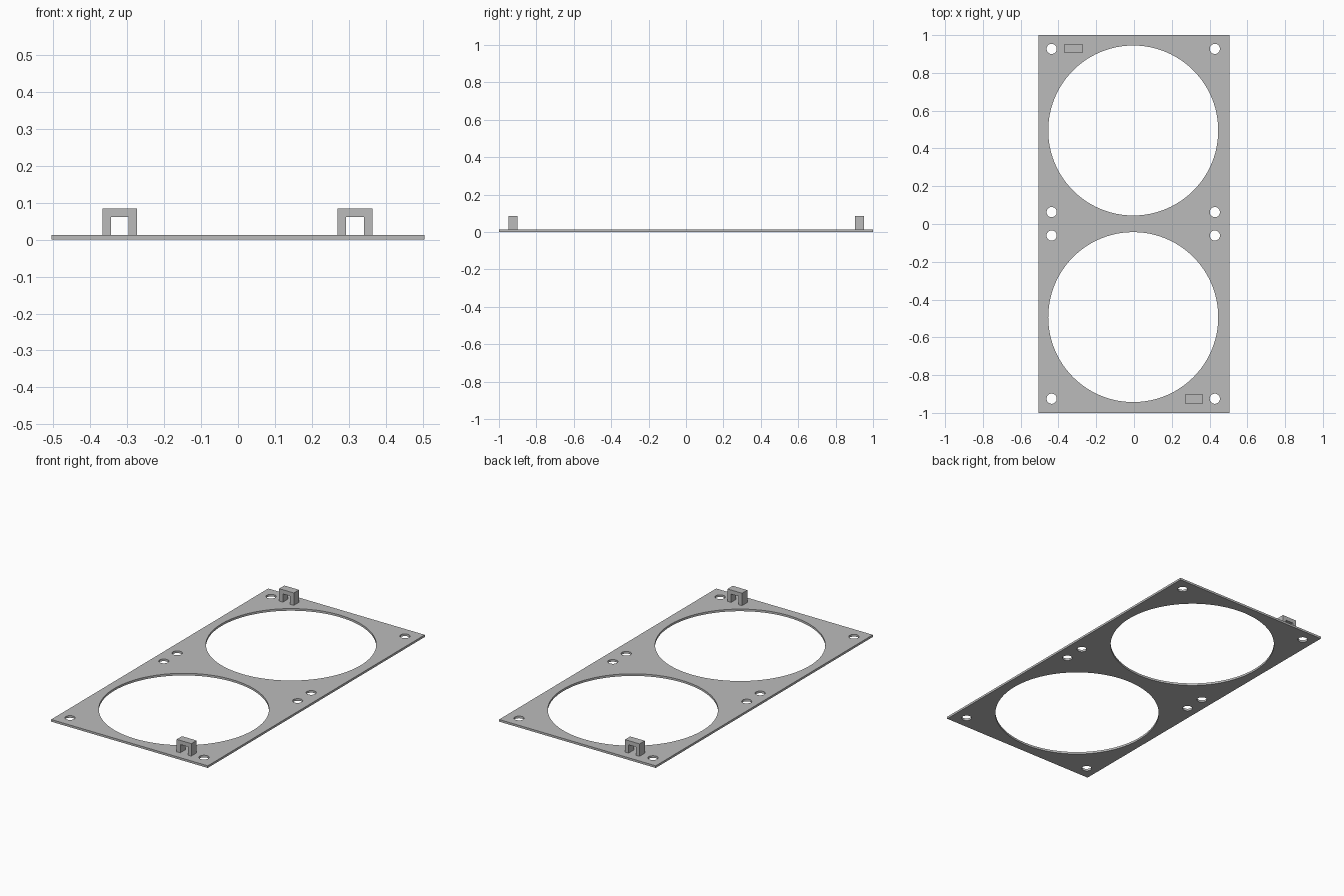
import bpy, bmesh, math

if "Cube" in bpy.data.objects:
    bpy.data.objects.remove(bpy.data.objects["Cube"])

grey = bpy.data.materials.new("plain grey")
grey.diffuse_color = (0.5, 0.5, 0.5, 1)
grey.use_nodes = True
grey.node_tree.nodes["Principled BSDF"].inputs["Base Color"].default_value = grey.diffuse_color
THICK = 0.0125


def circle(cx, cy, r, n):
    return [(cx + r * math.cos(2 * math.pi * i / n),
             cy + r * math.sin(2 * math.pi * i / n)) for i in range(n)]


def prism(name, loops, depth, place):
    """Fill outline loops (outer plus holes), extrude by depth, map with place."""
    bm = bmesh.new()
    edges = []
    for loop in loops:
        vs = [bm.verts.new((u, v, 0)) for u, v in loop]
        edges += [bm.edges.new((vs[i - 1], vs[i])) for i in range(len(vs))]
    bmesh.ops.triangle_fill(bm, use_beauty=True, use_dissolve=False, edges=edges)
    ext = bmesh.ops.extrude_face_region(bm, geom=bm.faces[:], use_keep_orig=True)
    for v in ext["geom"]:
        if isinstance(v, bmesh.types.BMVert):
            v.co.z += depth
    for v in bm.verts:
        v.co = place(*v.co)
    bmesh.ops.recalc_face_normals(bm, faces=bm.faces[:])
    me = bpy.data.meshes.new(name)
    bm.to_mesh(me)
    bm.free()
    me.materials.append(grey)
    ob = bpy.data.objects.new(name, me)
    bpy.context.collection.objects.link(ob)
    bpy.context.view_layer.objects.active = ob
    ob.select_set(True)
    bpy.ops.object.shade_smooth_by_angle(angle=math.radians(30))
    ob.select_set(False)
    return ob


# Flat plate with two large openings, each with four screw holes
loops = [[(-0.505, -1), (0.505, -1), (0.505, 1), (-0.505, 1)]]
CX = -0.004
for cy in (-0.493, 0.495):
    loops.append(circle(CX, cy, 0.45, 96))
    for sx in (-1, 1):
        for sy in (-1, 1):
            loops.append(circle(CX + sx * 0.432, cy + sy * 0.432, 0.027, 32))
prism("plate", loops, THICK, lambda u, v, w: (u, v, w))

# Upright square loops at two opposite corners
arch = [(-0.047, THICK), (-0.024, THICK), (-0.024, 0.061), (0.024, 0.061),
        (0.024, THICK), (0.047, THICK), (0.047, 0.085), (-0.047, 0.085)]
for name, x, y in (("back_loop", -0.32, 0.928), ("front_loop", 0.317, -0.926)):
    prism(name, [arch], 0.048,
          lambda u, v, w, x=x, y=y: (x + u, y - 0.024 + w, v))
